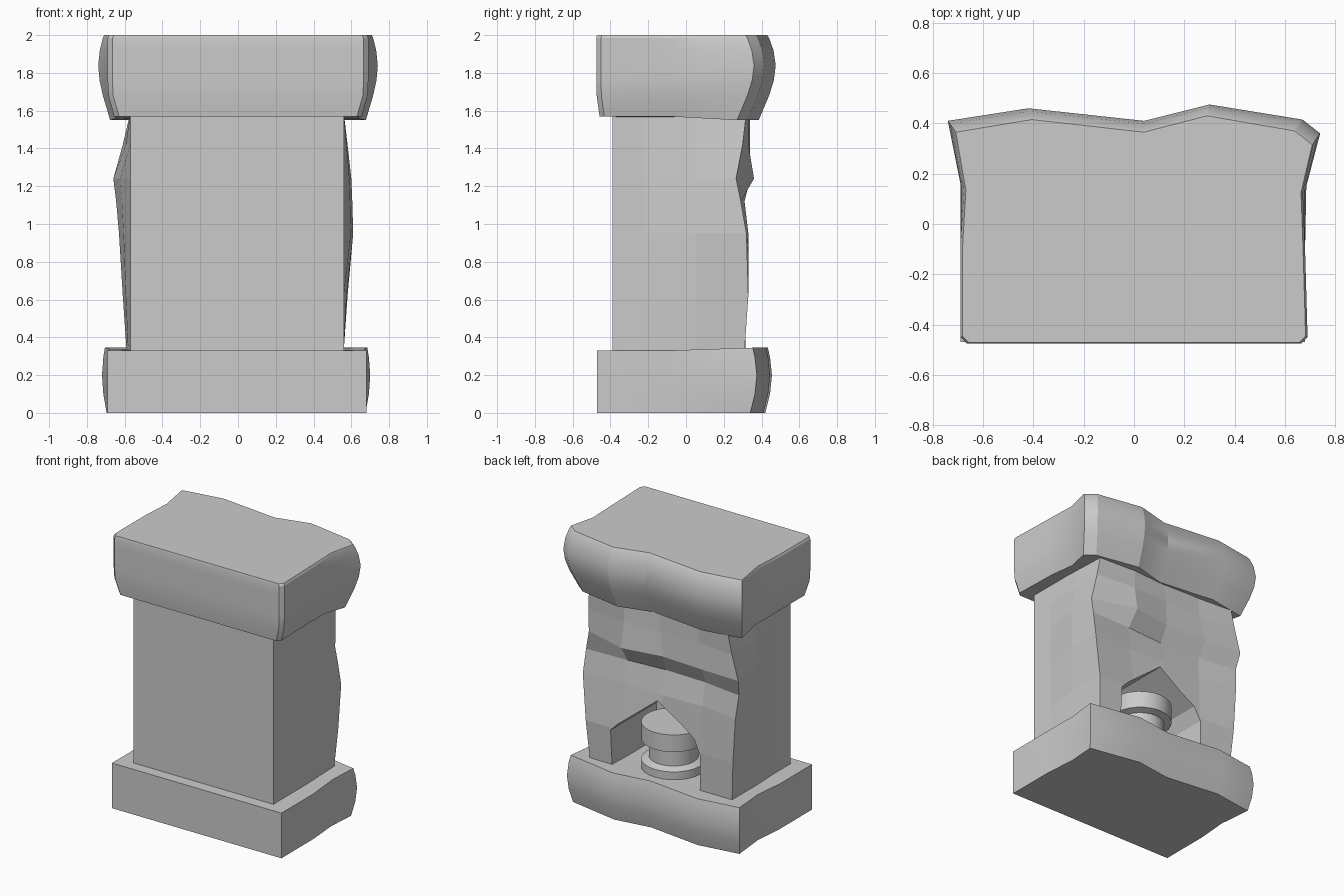
import bpy, bmesh, math

if "Cube" in bpy.data.objects:
    bpy.data.objects.remove(bpy.data.objects["Cube"])


def new_object(name, bm):
    bmesh.ops.recalc_face_normals(bm, faces=bm.faces)
    mesh = bpy.data.meshes.new(name)
    bm.to_mesh(mesh)
    bm.free()
    ob = bpy.data.objects.new(name, mesh)
    bpy.context.collection.objects.link(ob)
    return ob


def loft(name, rings):
    """Skin a stack of equal-length point rings and close both ends."""
    bm = bmesh.new()
    loops = [[bm.verts.new(p) for p in ring] for ring in rings]
    n = len(loops[0])
    for a, b in zip(loops, loops[1:]):
        for i in range(n):
            j = (i + 1) % n
            bm.faces.new((a[i], a[j], b[j], b[i]))
    ends = [bm.faces.new(loops[0][::-1]), bm.faces.new(loops[-1])]
    bmesh.ops.triangulate(bm, faces=ends)
    return new_object(name, bm)


def slab(name, plan, levels):
    """Levels: z, inset of the front/sides, push of the rough back, lift of the back edge."""
    rings = []
    for z, inset, push, lift in levels:
        ring = []
        for x, y in plan:
            rough = min(1, max(0, (y + 0.1) / 0.45))
            sx = math.copysign(1, x) if abs(x) > 0.6 else x
            ring.append((x - sx * (inset + (push * 0.7 - inset) * rough),
                         y + inset * 0.5 * (y < -0.4) - push * rough,
                         z + lift * rough))
        rings.append(ring)
    return loft(name, rings)


# Base: square front, wavy broken back
base_plan = [(-.69, -.47), (.68, -.47), (.68, -.1), (.675, .15), (.70, .375),
             (.30, .445), (.02, .405), (-.40, .455), (-.72, .41), (-.685, .15),
             (-.69, -.1)]
slab("base_slab", base_plan,
     [(0, 0, .035, 0), (.1, 0, .01, 0), (.2, 0, 0, 0), (.29, 0, .01, .005), (.33, 0, .022, .015)])

# Cap: chamfered underside, bulging wavy back
cap_plan = [(-.69, -.45), (-.665, -.475), (.665, -.475), (.69, -.45), (.68, -.1),
            (.685, .15), (.74, .36), (.67, .415), (.30, .475), (.04, .41),
            (-.42, .46), (-.74, .41), (-.69, .16), (-.69, -.1)]
slab("cap_slab", cap_plan,
     [(1.57, .035, .09, -.02), (1.68, .004, .035, 0), (1.76, 0, .01, 0),
      (1.84, 0, 0, 0), (1.92, 0, .012, 0), (1.985, 0, .035, 0), (2.0, .008, .045, 0)])

# Body: flat front, chipped sides and back
# z, left x, right x, then back y from left corner to right corner
body_levels = [
    (.33, -.59, .56, .31, .31, .30, .31, .31),
    (.62, -.61, .58, .33, .31, .30, .33, .33),
    (.95, -.63, .61, .33, .29, .30, .29, .32),
    (1.12, -.645, .605, .31, .27, .26, .28, .29),
    (1.24, -.66, .60, .34, .33, .31, .36, .265),
    (1.42, -.61, .58, .34, .31, .32, .33, .30),
    (1.59, -.57, .56, .34, .32, .31, .33, .32),
]
rings = []
for z, xl, xr, *ys in body_levels:
    ring = [(-.57, -.39, z), (.56, -.39, z), (.56, -.22, z),
            (.56 + (xr - .56) * .75, .05, z)]
    for t, y in zip((1, .74, .5, .24, 0), ys[::-1]):
        ring.append((xl + (xr - xl) * t, y, z))
    ring += [(-.57 + (xl + .57) * .6, .05, z), (-.57, -.22, z)]
    rings.append(ring)
body = loft("body_block", rings)

# Niche broken into the back of the body
outline = [(.38, .2), (.38, .60), (.32, .66), (.02, .90), (-.28, .70), (-.33, .60), (-.33, .2)]
cutter = loft("niche_cutter", [[(x, y, z) for x, z in outline] for y in (-.2, .7)])
cutter.hide_render = True
cutter.hide_viewport = True
cut = body.modifiers.new("niche", 'BOOLEAN')
cut.object = cutter
cut.operation = 'DIFFERENCE'
cut.solver = 'EXACT'

# Spool-shaped stand in the niche
profile = [(.215, .325), (.215, .40), (.165, .42), (.165, .53), (.215, .545), (.215, .67)]
steps = 24
spool = loft("niche_spool", [
    [(.03 + r * math.cos(2 * math.pi * i / steps),
      .10 + r * math.sin(2 * math.pi * i / steps), z) for i in range(steps)]
    for r, z in profile])

# Smooth the rounded parts, keeping hard edges
for ob in bpy.context.collection.objects:
    if ob.name in ("niche_spool", "cap_slab", "base_slab"):
        bpy.ops.object.select_all(action='DESELECT')
        ob.select_set(True)
        bpy.context.view_layer.objects.active = ob
        bpy.ops.object.shade_smooth_by_angle(angle=math.radians(20))
